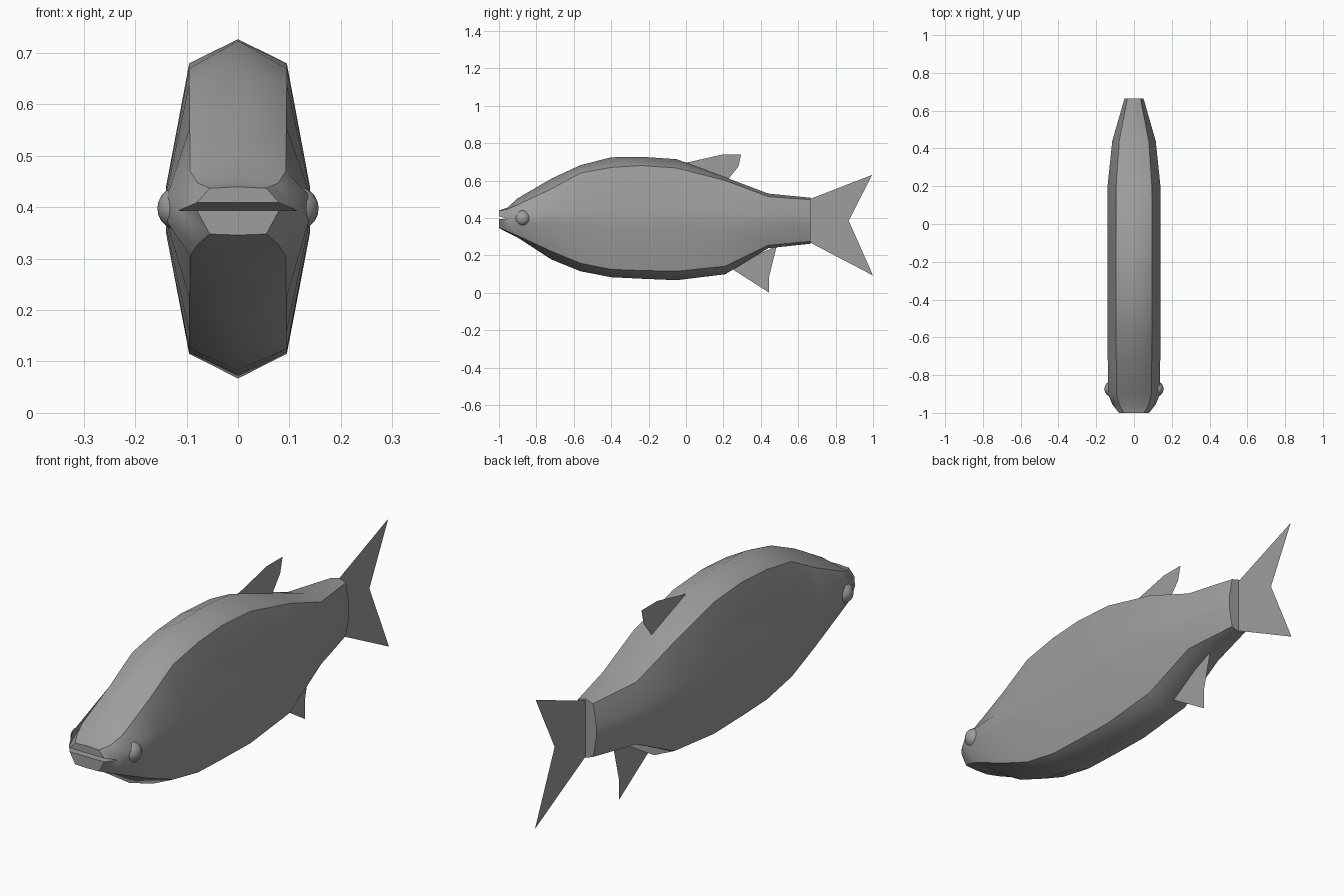
import bpy, bmesh

if "Cube" in bpy.data.objects:
    bpy.data.objects.remove(bpy.data.objects["Cube"])

grey = bpy.data.materials.new("fish grey")
grey.diffuse_color = (0.34, 0.34, 0.34, 1)
grey.use_nodes = True
grey.node_tree.nodes["Principled BSDF"].inputs["Base Color"].default_value = grey.diffuse_color


def finish(name, bm):
    mesh = bpy.data.meshes.new(name)
    bm.to_mesh(mesh)
    bm.free()
    mesh.materials.append(grey)
    obj = bpy.data.objects.new(name, mesh)
    bpy.context.collection.objects.link(obj)
    return obj


# Body sections: y, ridge z, shoulder z, upper side z, lower side z,
# belly edge z, keel z, shoulder half width, side half width
sections = [
    (-1.00, .440, .437, .409, .394, .348, .346, .055, .080),
    (-0.955, .455, .447, .394, .394, .328, .322, .078, .115),
    (-0.90, .505, .470, .425, .370, .305, .295, .093, .137),
    (-0.72, .610, .555, .430, .370, .222, .178, .094, .139),
    (-0.565, .682, .640, .435, .360, .158, .115, .095, .140),
    (-0.40, .724, .670, .440, .350, .125, .083, .095, .140),
    (-0.24, .727, .680, .440, .350, .119, .075, .095, .140),
    (-0.05, .714, .667, .440, .350, .115, .067, .095, .140),
    (0.21, .617, .600, .430, .350, .142, .099, .094, .139),
    (0.44, .530, .514, .420, .350, .254, .238, .078, .115),
    (0.665, .508, .498, .410, .360, .275, .262, .035, .050),
]

# Body lofted through ten-point rings; ring order runs ridge, right, keel, left
bm = bmesh.new()
rings = []
for y, top, sh, up, lo, be, keel, ws, wm in sections:
    right = [(ws, sh), (wm, up), (wm, lo), (ws, be)]
    points = [(0, top)] + right + [(0, keel)] + [(-x, z) for x, z in reversed(right)]
    rings.append([bm.verts.new((x, y, z)) for x, z in points])
for i, (a, b) in enumerate(zip(rings, rings[1:])):
    for j in range(10):
        if i == 0 and j in (2, 7):      # open slit at the mouth sides
            continue
        k = (j + 1) % 10
        bm.faces.new((a[j], a[k], b[k], b[j]))

# Lips, mouth interior and tail end
n, c = rings[0], rings[1]
caps = [
    (n[0], n[1], n[2], n[8], n[9]),
    (n[3], n[4], n[5], n[6], n[7]),
    (n[2], c[2], c[8], n[8]),
    (n[3], c[3], c[7], n[7]),
    tuple(rings[-1]),
]
cap_faces = [bm.faces.new(f) for f in caps]

# Crisp shoulder lines and cap outlines, smooth elsewhere
for f in bm.faces:
    f.smooth = True
for f in cap_faces:
    f.smooth = False
    for e in f.edges:
        e.smooth = False
for a, b in zip(rings, rings[1:]):
    for j in (1, 4, 6, 9):
        bm.edges.get((a[j], b[j])).smooth = False
bmesh.ops.remove_doubles(bm, verts=bm.verts[:], dist=0.0005)
bmesh.ops.recalc_face_normals(bm, faces=bm.faces[:])
finish("body", bm)

# Flat fins on the centre plane, outlined in y and z
fins = {
    "tail_fin": [(.66, .50), (.995, .63), (.87, .385), (1.0, .092), (.66, .27)],
    "back_fin": [(0, .68), (0, .695), (.19, .738), (.295, .738), (.28, .675), (.22, .60)],
    "belly_fin": [(.24, .14), (.25, .125), (.445, 0), (.445, .09), (.485, .25)],
}
for name, outline in fins.items():
    bm = bmesh.new()
    bm.faces.new([bm.verts.new((0, y, z)) for y, z in outline])
    finish(name, bm)

# Eyes
for side, label in ((1, "right"), (-1, "left")):
    bm = bmesh.new()
    bmesh.ops.create_uvsphere(bm, u_segments=16, v_segments=10, radius=0.043)
    for v in bm.verts:
        v.co.x += side * 0.114
        v.co.y -= 0.873
        v.co.z += 0.398
    for f in bm.faces:
        f.smooth = True
    finish(label + "_eye", bm)
